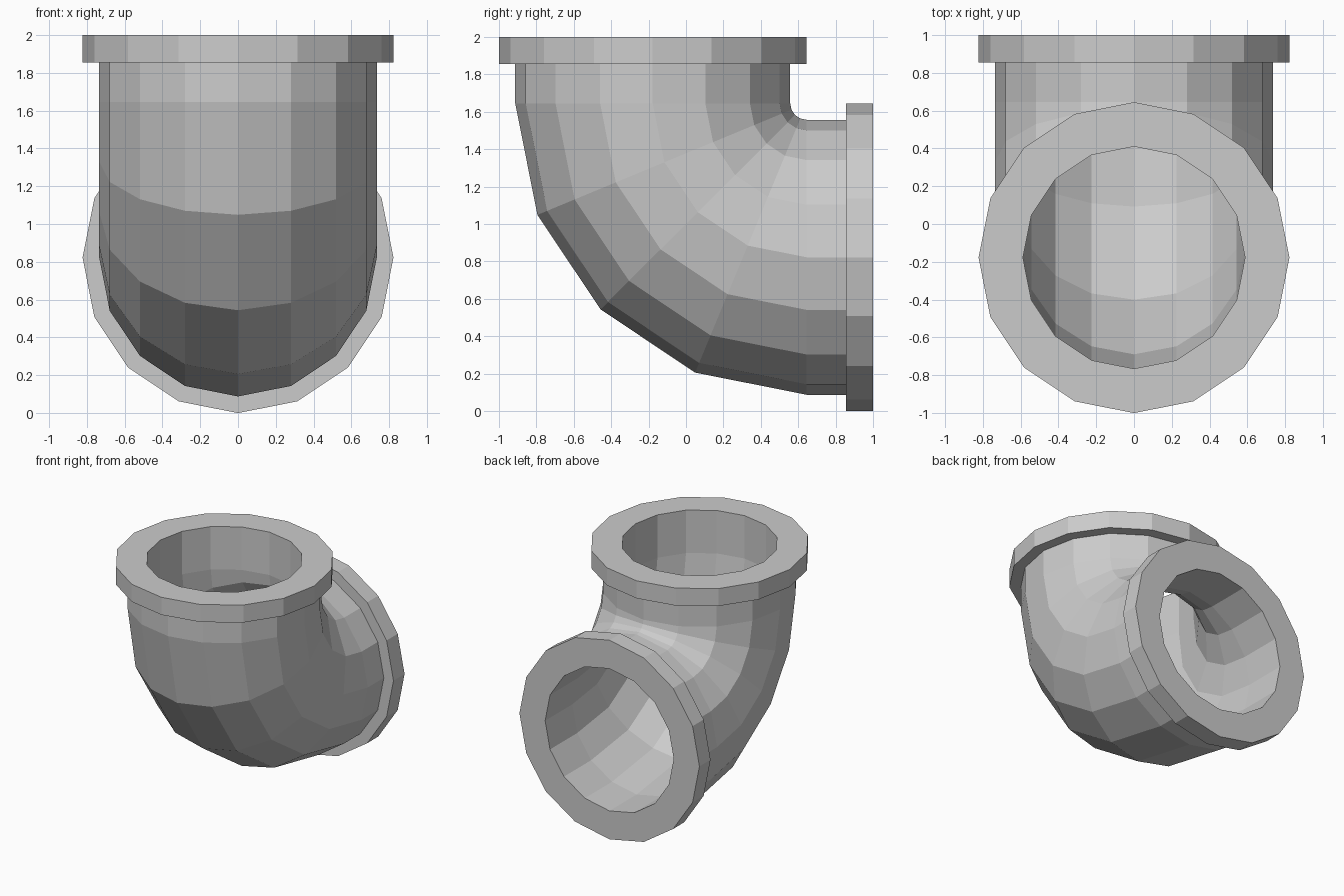
import bpy, bmesh
from math import sin, cos, pi
from mathutils import Vector

default = bpy.data.objects.get("Cube")
if default:
    bpy.data.objects.remove(default)

SIDES, STEPS = 16, 4
FLANGE_R, OUTER_R, BORE_R = 0.823, 0.735, 0.588
BEND = 0.823                      # bend radius of the centre line
PIVOT = Vector((0, 0.645, 1.645))  # bend centre
END, BACK = 0.355, 0.21           # distances past the bend

grey = bpy.data.materials.new("grey")
grey.use_nodes = True
colour = (0.6, 0.6, 0.6, 1)
grey.diffuse_color = colour
grey.node_tree.nodes["Principled BSDF"].inputs["Base Color"].default_value = colour


def ring(bm, turn, radius, past=0, swell=1):
    """Ring across the pipe: turn 0 faces up, turn pi/2 faces back."""
    out = Vector((0, -cos(turn), -sin(turn)))
    along = Vector((0, -sin(turn), cos(turn)))
    verts = []
    for i in range(SIDES):
        a = 2 * pi * i / SIDES
        reach = (BEND + radius * cos(a)) * swell
        co = PIVOT + out * reach + along * past
        co.x = radius * sin(a)
        verts.append(bm.verts.new(co))
    return verts


def bridge(bm, rings):
    for a, b in zip(rings, rings[1:]):
        for i in range(SIDES):
            j = (i + 1) % SIDES
            bm.faces.new((a[i], a[j], b[j], b[i]))


def finish(bm, name):
    bmesh.ops.recalc_face_normals(bm, faces=bm.faces)
    mesh = bpy.data.meshes.new(name)
    bm.to_mesh(mesh)
    bm.free()
    mesh.materials.append(grey)
    obj = bpy.data.objects.new(name, mesh)
    bpy.context.collection.objects.link(obj)


def shell(bm, radius, bulge):
    rings = [ring(bm, 0, radius, BACK)]
    for k in range(STEPS + 1):
        t = pi / 2 * k / STEPS
        rings.append(ring(bm, t, radius, 0, 1 + bulge * sin(2 * t) ** 2))
    rings.append(ring(bm, pi / 2, radius, -BACK))
    return rings


# Elbow pipe: outer wall and bore, joined at the ends
bm = bmesh.new()
outer = shell(bm, OUTER_R, 0)
bore = shell(bm, BORE_R, 0.048)
bridge(bm, outer + bore[::-1] + outer[:1])
finish(bm, "elbow_pipe")

# Flanges at both openings
for name, turn, way in (("top_flange", 0, 1), ("back_flange", pi / 2, -1)):
    bm = bmesh.new()
    section = [ring(bm, turn, r, d * way) for r, d in
               ((BORE_R, BACK), (FLANGE_R, BACK), (FLANGE_R, END), (BORE_R, END))]
    bridge(bm, section + section[:1])
    finish(bm, name)
